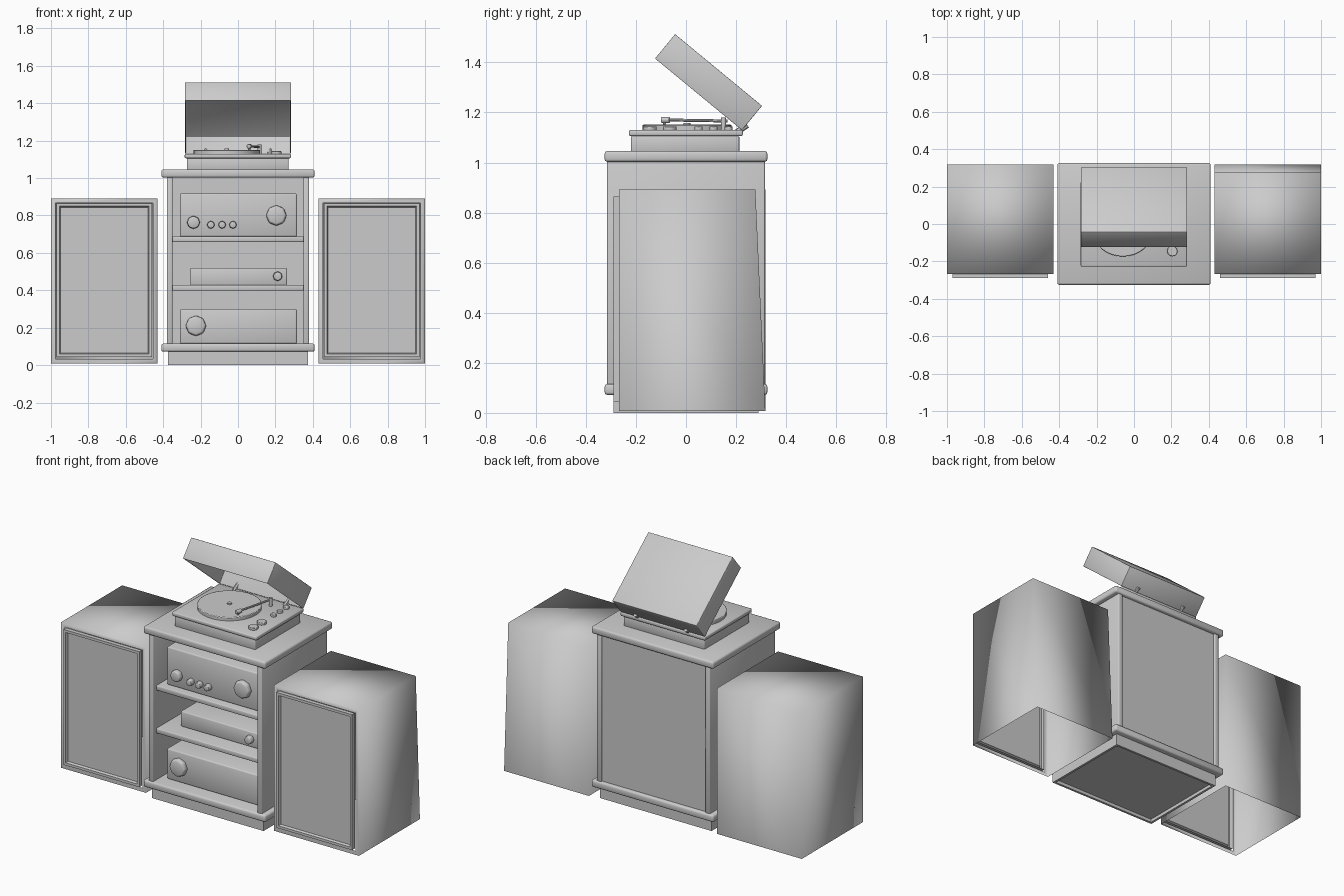
import bpy, bmesh, math
from mathutils import Vector

cube = bpy.data.objects.get("Cube")
if cube:
    bpy.data.objects.remove(cube, do_unlink=True)

# One grey for everything
grey = bpy.data.materials.new("plain grey")
grey.use_nodes = True
GREY = (0.6, 0.6, 0.6, 1)
grey.diffuse_color = GREY
grey.node_tree.nodes["Principled BSDF"].inputs["Base Color"].default_value = GREY


def finish(name, bm, bevel=0, soft=False):
    """Make the object; soft parts are shaded smooth over all their edges."""
    bmesh.ops.recalc_face_normals(bm, faces=bm.faces)
    mesh = bpy.data.meshes.new(name)
    bm.to_mesh(mesh)
    bm.free()
    mesh.materials.append(grey)
    ob = bpy.data.objects.new(name, mesh)
    bpy.context.collection.objects.link(ob)
    if bevel:
        mod = ob.modifiers.new("bevel", "BEVEL")
        mod.width, mod.segments = bevel, 2
    bpy.ops.object.select_all(action="DESELECT")
    ob.select_set(True)
    bpy.context.view_layer.objects.active = ob
    bpy.ops.object.shade_smooth_by_angle(angle=math.radians(180 if soft else 35))
    return ob


def box_mesh(x, y, z):
    """Box from three (low, high) ranges."""
    bm = bmesh.new()
    bmesh.ops.create_cube(bm, size=1)
    for v in bm.verts:
        v.co = [r[0] if c < 0 else r[1] for c, r in zip(v.co, (x, y, z))]
    return bm


def lowest(bm, axis):
    """Face furthest down the given axis."""
    return min(bm.faces, key=lambda f: f.calc_center_median()[axis])


def box(name, x, y, z, bevel=0):
    return finish(name, box_mesh(x, y, z), bevel, bevel > 0)


def rod(name, start, end, r1, r2=None, sides=12, bevel=0, soft=False):
    """Cylinder or cone between two points."""
    start, end = Vector(start), Vector(end)
    axis = end - start
    bm = bmesh.new()
    bmesh.ops.create_cone(bm, cap_ends=True, segments=sides, radius1=r1,
                          radius2=r1 if r2 is None else r2, depth=axis.length)
    turn = axis.to_track_quat("Z", "Y")
    for v in bm.verts:
        v.co = turn @ v.co + (start + end) / 2
    return finish(name, bm, bevel, soft)


# Cabinet carcass
for name, low, high in (("cabinet_top", 1.003, 1.046), ("cabinet_bottom", 0.072, 0.115)):
    box(name, (-0.41, 0.41), (-0.325, 0.325), (low, high), 0.01)
for side, s in (("left", 1), ("right", -1)):
    x = sorted((0.35 * s, 0.38 * s))
    box(side + "_panel", x, (-0.315, 0.315), (0.11, 1.01), 0.005)
box("back_panel", (-0.352, 0.352), (0.285, 0.304), (0.11, 1.01))
for name, z in (("lower_shelf", 0.398), ("upper_shelf", 0.658)):
    box(name, (-0.352, 0.352), (-0.285, 0.29), (z, z + 0.03), 0.005)

# Plinth with a sunken underside
bm = box_mesh((-0.375, 0.375), (-0.29, 0.29), (0, 0.08))
under = lowest(bm, 2)
bmesh.ops.inset_region(bm, faces=[under], thickness=0.02)
for step in (0.0, 0.02):
    under = bmesh.ops.extrude_discrete_faces(bm, faces=[under])["faces"][0] if step else under
    for v in under.verts:
        v.co.z = step
finish("plinth", bm)

# Hi-fi units on the shelves
box("amplifier", (-0.31, 0.315), (-0.24, 0.2), (0.687, 0.918), 0.008)
box("tuner", (-0.255, 0.262), (-0.185, 0.2), (0.427, 0.52), 0.006)
box("deck", (-0.31, 0.315), (-0.24, 0.2), (0.115, 0.3), 0.008)

# Front knobs: x, z, radius, unit front
for x, z, r, y in ((0.205, 0.8, 0.057, -0.24), (-0.238, 0.763, 0.036, -0.24),
                   (-0.145, 0.75, 0.021, -0.24), (-0.085, 0.75, 0.021, -0.24),
                   (-0.027, 0.75, 0.021, -0.24), (0.212, 0.475, 0.026, -0.185),
                   (-0.225, 0.21, 0.057, -0.24)):
    rod("front_knob", (x, y + 0.004, z), (x, y - 0.028, z), r, r * 0.9, 8, r * 0.15, True)

# Turntable
box("turntable_base", (-0.273, 0.27), (-0.22, 0.213), (1.04, 1.106), 0.005)
box("turntable_deck", (-0.285, 0.283), (-0.228, 0.227), (1.106, 1.13), 0.006)
rod("platter", (-0.06, 0.004, 1.125), (-0.06, 0.004, 1.151), 0.178, sides=36, bevel=0.004)
rod("spindle", (-0.06, 0.004, 1.15), (-0.06, 0.004, 1.158), 0.013)
for y, r in ((-0.145, 0.028), (-0.065, 0.027), (0.05, 0.017), (0.11, 0.017), (0.17, 0.017)):
    rod("deck_button", (0.205, y, 1.128), (0.205, y, 1.144), r, bevel=0.003)

# Tonearm
rod("tonearm_post", (0.115, 0.15, 1.128), (0.115, 0.15, 1.18), 0.01)
rod("tonearm", (0.115, 0.165, 1.166), (0.06, -0.075, 1.17), 0.006, sides=8)
rod("tonearm_head", (0.065, -0.065, 1.17), (0.057, -0.098, 1.17), 0.013, sides=8, bevel=0.003)
rod("stylus", (0.06, -0.085, 1.17), (0.06, -0.085, 1.15), 0.006, sides=8)

# Open lid: hollow shell tipped back
bm = box_mesh((-0.284, 0.284), (-0.225, 0.225), (-0.063, 0.063))
under = lowest(bm, 2)
bmesh.ops.inset_region(bm, faces=[under], thickness=0.009)
under = bmesh.ops.extrude_discrete_faces(bm, faces=[under])["faces"][0]
for v in under.verts:
    v.co.z = 0.054
rim = [v for v in bm.verts if v.co.z < 0]
top = [v for v in bm.verts if v.co.z > 0]
bmesh.ops.delete(bm, geom=[f for f in bm.faces if len(f.verts) < 3], context="FACES")
lid = finish("lid", bm, 0.006, True)
lid.location = (0, 0.09, 1.321)
lid.rotation_euler.x = math.radians(-39.5)
for x in (-0.17, 0.17):
    rod("hinge", (x, 0.2, 1.12), (x, 0.245, 1.15), 0.012, sides=8)

# Speakers: open underneath, the left one with a sloping back
for side, c, back_top in (("left", 0.715, 0.277), ("right", -0.715, 0.317)):
    bm = box_mesh((c - 0.285, c + 0.285), (-0.268, 0.317), (0.008, 0.892))
    for v in bm.verts:
        if v.co.y > 0 and v.co.z > 0.5:
            v.co.y = back_top
    front = lowest(bm, 1)
    bmesh.ops.inset_region(bm, faces=[front], thickness=0.034)
    bmesh.ops.delete(bm, geom=[front, lowest(bm, 2)], context="FACES")
    finish(side + "_speaker", bm, 0, True)
    # Raised frame with a stepped, sunken cloth, open behind
    bm = box_mesh((c - 0.255, c + 0.255), (-0.29, -0.265), (0.043, 0.865))
    cloth = lowest(bm, 1)
    bmesh.ops.delete(bm, geom=[max(bm.faces, key=lambda f: f.calc_center_median().y)],
                     context="FACES")
    for inset, depth in ((0.022, 0), (0.008, 0.014)):
        bmesh.ops.inset_region(bm, faces=[cloth], thickness=inset)
        for v in cloth.verts:
            v.co.y += depth
    finish(side + "_grille", bm)
